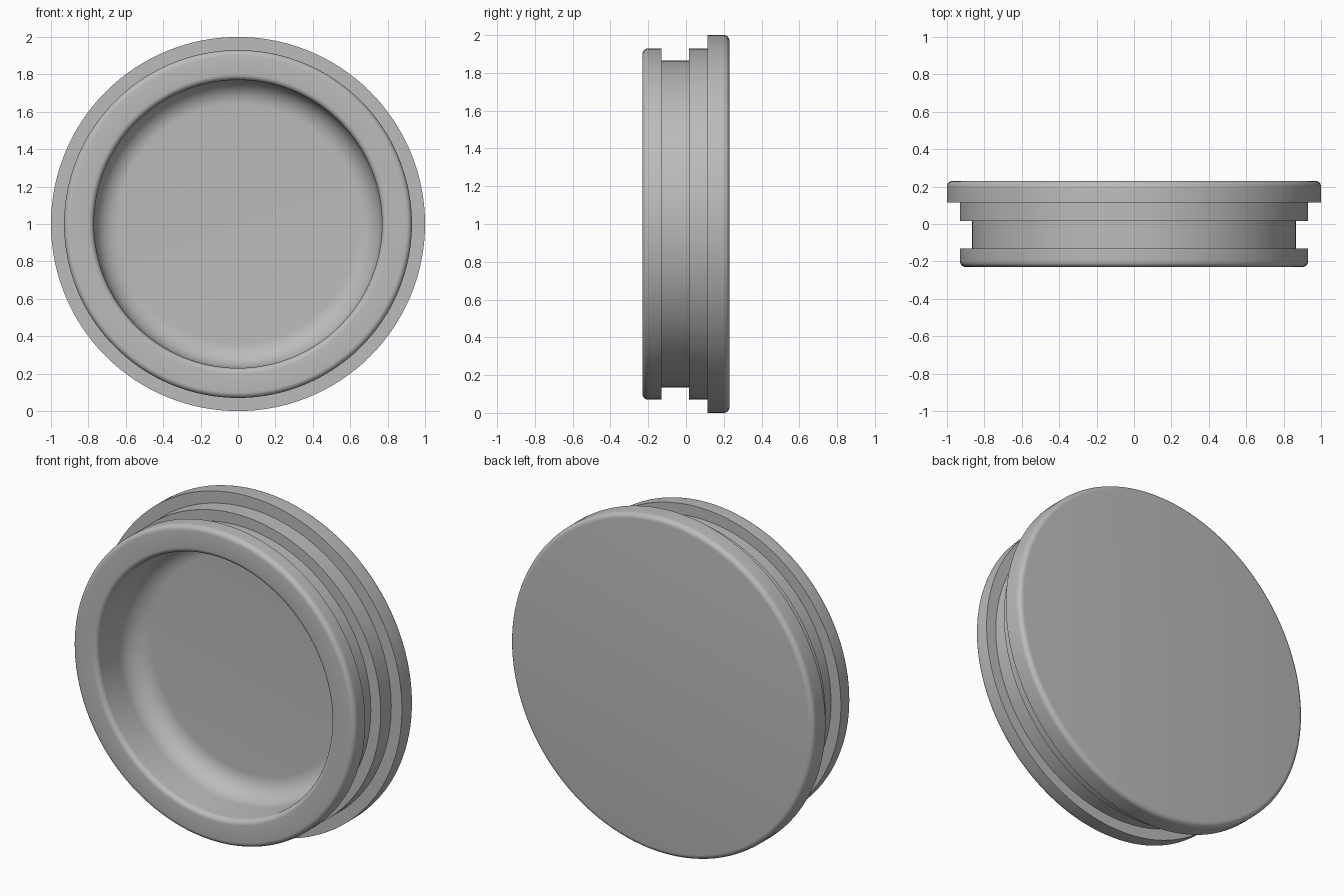
import bpy, bmesh, math

if "Cube" in bpy.data.objects:
    bpy.data.objects.remove(bpy.data.objects["Cube"])

SEGMENTS = 128


def arc(cr, cy, rad, start, end, steps=6):
    """Fillet points in the (radius, y) half plane, angles in degrees."""
    pts = []
    for i in range(steps + 1):
        a = math.radians(start + (end - start) * i / steps)
        pts.append((cr + rad * math.cos(a), cy + rad * math.sin(a)))
    return pts


# Half section of the cap, from the recess floor out around to the back face
F = 0.03          # small edge fillet
B = 0.13          # fillet between recess wall and floor
FLOOR = 0.10
profile = [(0, FLOOR)]
profile += arc(0.77 - B, FLOOR - B, B, 90, 0, 12)           # recess floor fillet
profile += arc(0.77 + F, -0.23 + F, F, 180, 270)            # inner rim
profile += arc(0.93 - F, -0.23 + F, F, -90, 0)              # outer rim
profile += [(0.93, -0.13), (0.865, -0.13),                  # seal groove
            (0.865, 0.015), (0.93, 0.015),
            (0.93, 0.115), (1.0, 0.115)]                    # flange front
profile += arc(1.0 - F, 0.23 - F, F, 0, 90)                 # flange back edge
profile += [(0, 0.23)]

# Revolve the section around the y axis
bm = bmesh.new()
verts = [bm.verts.new((r, y, 0)) for r, y in profile]
edges = [bm.edges.new(pair) for pair in zip(verts, verts[1:])]
bmesh.ops.spin(bm, geom=verts + edges, cent=(0, 0, 0), axis=(0, 1, 0),
               angle=math.tau, steps=SEGMENTS, use_duplicate=False)
bmesh.ops.remove_doubles(bm, verts=bm.verts, dist=0.0001)
bmesh.ops.recalc_face_normals(bm, faces=bm.faces)
bmesh.ops.translate(bm, verts=bm.verts, vec=(0, 0, 1))

mesh = bpy.data.meshes.new("end_cap")
bm.to_mesh(mesh)
bm.free()
cap = bpy.data.objects.new("end_cap", mesh)
bpy.context.collection.objects.link(cap)

# Plain grey finish
grey = bpy.data.materials.new("grey")
grey.diffuse_color = (0.5, 0.5, 0.5, 1)
grey.use_nodes = True
grey.node_tree.nodes["Principled BSDF"].inputs["Base Color"].default_value = grey.diffuse_color
mesh.materials.append(grey)

# Smooth curved walls, keep the steps sharp
bpy.context.view_layer.objects.active = cap
cap.select_set(True)
bpy.ops.object.shade_smooth_by_angle(angle=math.radians(30))
